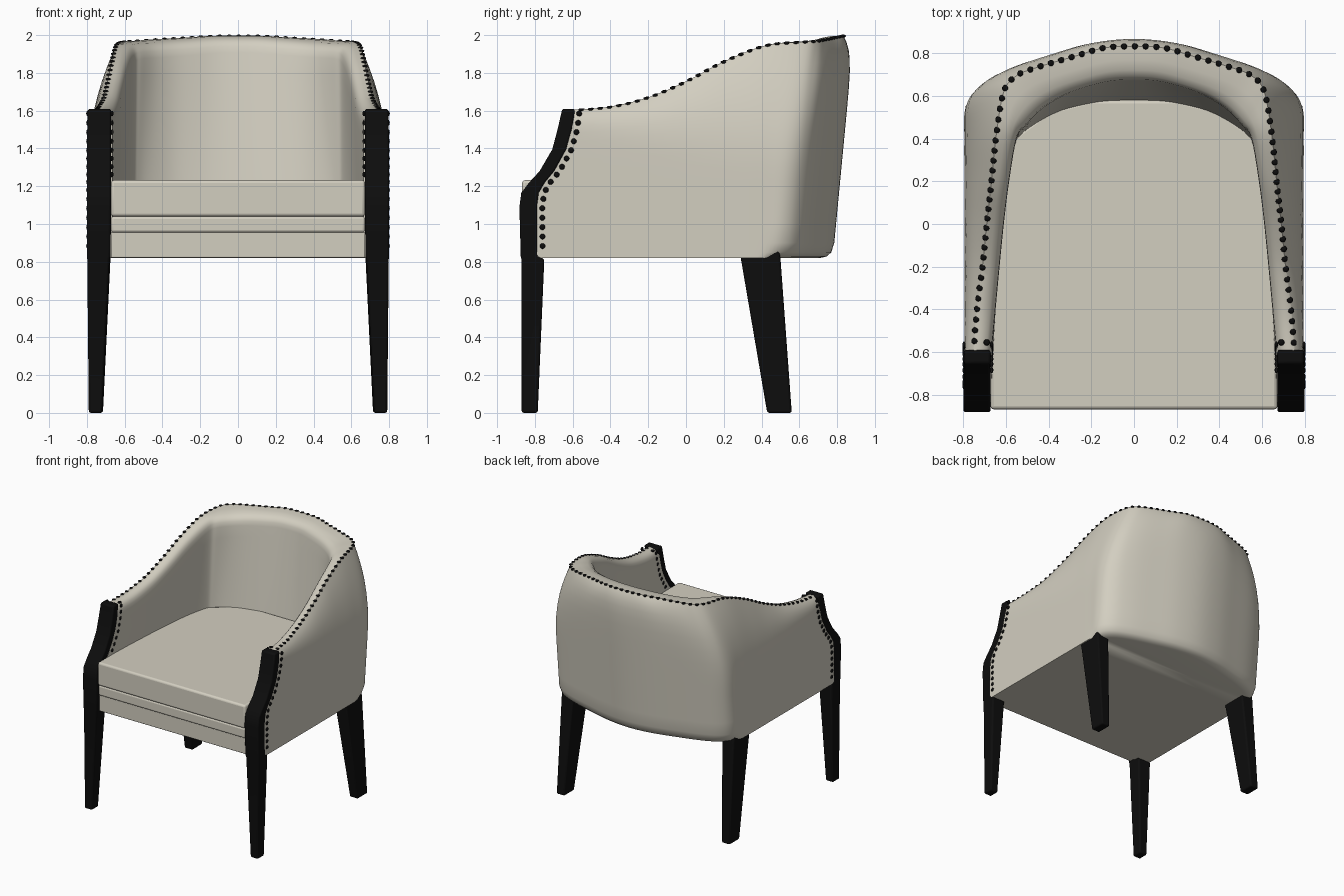
import bpy, bmesh, math
from mathutils import Vector, Matrix

if "Cube" in bpy.data.objects:
    bpy.data.objects.remove(bpy.data.objects["Cube"])


def material(name, rgb):
    m = bpy.data.materials.new(name)
    m.diffuse_color = (*rgb, 1)
    m.use_nodes = True
    m.node_tree.nodes["Principled BSDF"].inputs["Base Color"].default_value = m.diffuse_color
    return m


CREAM = material("cream fabric", (0.65, 0.62, 0.53))
BLACK = material("black wood", (0.004, 0.004, 0.004))


def finish(name, bm, mat, angle=40, bevel=0):
    bmesh.ops.recalc_face_normals(bm, faces=bm.faces)
    me = bpy.data.meshes.new(name)
    bm.to_mesh(me)
    bm.free()
    ob = bpy.data.objects.new(name, me)
    bpy.context.collection.objects.link(ob)
    me.materials.append(mat)
    bpy.ops.object.select_all(action='DESELECT')
    bpy.context.view_layer.objects.active = ob
    ob.select_set(True)
    bpy.ops.object.shade_smooth_by_angle(angle=math.radians(angle))
    if bevel:
        b = ob.modifiers.new("soft edges", 'BEVEL')
        b.width, b.segments, b.limit_method = bevel, 3, 'ANGLE'
    return ob


def smooth(t):
    t = min(1, max(0, t))
    return t * t * (3 - 2 * t)


# Front post rows: z, y front, y back, x inner, x outer
POST = [(0, -.87, -.785, .72, .79), (.815, -.872, -.75, .68, .798), (.83, -.875, -.785, .675, .80),
        (1.09, -.882, -.787, .672, .80), (1.165, -.872, -.777, .672, .80), (1.22, -.83, -.745, .672, .80),
        (1.28, -.775, -.695, .672, .80), (1.395, -.708, -.632, .672, .80), (1.5, -.68, -.602, .672, .798),
        (1.61, -.655, -.588, .672, .795)]


def post_back(z):
    rows = POST[2:]
    if z <= rows[0][0]:
        return rows[0][2]
    for a, b in zip(rows, rows[1:]):
        if z <= b[0]:
            return a[2] + (b[2] - a[2]) * (z - a[0]) / (b[0] - a[0])
    return rows[-1][2]


# Shell stations: outer xy, nail line xy, inner rim xy, inner base xy, height, roundness
HALF = [(.795, -.58, .75, -.58, .668, -.58, .668, -.58, 1.605, 9),
        (.795, -.40, .735, -.40, .65, -.40, .657, -.40, 1.62, 6),
        (.795, -.20, .71, -.20, .63, -.20, .64, -.20, 1.67, 4),
        (.795, 0, .69, 0, .61, 0, .625, 0, 1.755, 2.8),
        (.795, .20, .668, .20, .585, .20, .60, .20, 1.86, 2.2),
        (.795, .42, .645, .42, .55, .40, .56, .36, 1.945, 2),
        (.79, .60, .61, .62, .51, .46, .53, .41, 1.965, 2),
        (.73, .69, .55, .695, .43, .54, .45, .46, 1.97, 2.5),
        (.60, .755, .45, .735, .33, .60, .34, .51, 1.977, 4),
        (.40, .815, .28, .785, .20, .645, .20, .54, 1.987, 6),
        (.20, .865, .14, .825, .10, .667, .10, .55, 1.996, 8),
        (0, .885, 0, .832, 0, .672, 0, .552, 1.997, 8)]
FULL = HALF + [tuple(-v if k in (0, 2, 4, 6) else v for k, v in enumerate(s)) for s in HALF[-2::-1]]


def station(t):
    i = min(int(t), len(FULL) - 2)
    f = t - i
    a, b, c, d = (FULL[min(max(i + k, 0), len(FULL) - 1)] for k in (-1, 0, 1, 2))
    return [q + .5 * f * (r - p + f * (2 * p - 5 * q + 4 * r - s + f * (3 * (q - r) + s - p)))
            for p, q, r, s in zip(a, b, c, d)]


def section(t):
    ox, oy, nx, ny, ix, iy, bx, by, h, p = station(t)
    back = smooth((oy - .40) / .25)
    pts = []
    # outer wall, tucked under at the back
    for z, tuck in ((.82, .085), (.828, .045), (.85, .018), (.90, 0), (1, 0), (1.08, 0), (1.16, 0), (1.23, 0)):
        pts.append((ox * (1 - tuck * back), oy * (1 - tuck * back), z))
    for u in (0, .15, .3, .45, .6, .72, .82, .89, .95, .985, 1):
        w = u ** p
        pts.append((ox + (nx - ox) * w, oy + (ny - oy) * w, 1.3 + (h - 1.3) * u))
    pts = [(x, y - .1 * smooth((y - .35) / .3) * min(1, max(0, (1.95 - z) / 1.05)), z) for x, y, z in pts]
    # padded rim
    for w, dz in ((.4, .002), (.7, .012), (.88, .03), (.97, .055)):
        pts.append((nx + (ix - nx) * w, ny + (iy - ny) * w, h - dz))
    # inner wall
    for k in range(11):
        w = k / 10
        pts.append((ix + (bx - ix) * w, iy + (by - iy) * w, h - .09 + (1.0 - h + .09) * w))
    # front edge follows the curved post
    out = []
    for x, y, z in pts:
        f = max(0, (-.2 - y) / .38)
        out.append((x, y + f * (post_back(z) - .015 + .58), z))
    return out


# Upholstered shell: arms and back in one sweep
bm = bmesh.new()
N = (len(FULL) - 1) * 5
cols = [[bm.verts.new(p) for p in section(k / 5)] for k in range(N + 1)]
for a, b in zip(cols, cols[1:]):
    for k in range(len(a) - 1):
        bm.faces.new((a[k], b[k], b[k + 1], a[k + 1]))
bm.faces.new([c[0] for c in cols])
finish("upholstered_shell", bm, CREAM, 50)


# Seat layers
def slab(name, front, z0, z1, bevel):
    right = [(.673, front), (.668, -.4), (.645, 0), (.60, .38), (.40, .53), (.2, .58)]
    outline = right + [(-x, y) for x, y in reversed(right)]
    bm = bmesh.new()
    f = bm.faces.new([bm.verts.new((x, y, z0)) for x, y in outline])
    r = bmesh.ops.extrude_face_region(bm, geom=[f])
    bmesh.ops.translate(bm, vec=(0, 0, z1 - z0), verts=[v for v in r['geom'] if isinstance(v, bmesh.types.BMVert)])
    finish(name, bm, CREAM, 40, bevel)


slab("front_rail", -.845, .822, .957, .005)
slab("seat_deck", -.858, .955, 1.04, .014)
slab("seat_cushion", -.868, 1.04, 1.232, .016)


# Legs: lofted rectangles
def leg(name, rows, side):
    bm = bmesh.new()
    rings = [[bm.verts.new((side * x, y, z)) for x, y in ((xi, yf), (xo, yf), (xo, yb), (xi, yb))]
             for z, yf, yb, xi, xo in rows]
    for a, b in zip(rings, rings[1:]):
        for k in range(4):
            bm.faces.new((a[k], a[(k + 1) % 4], b[(k + 1) % 4], b[k]))
    bm.faces.new(rings[0])
    bm.faces.new(rings[-1])
    finish(name, bm, BLACK, 40, .012)


for side, tag in ((1, "right"), (-1, "left")):
    leg("front_leg_" + tag, POST, side)
    leg("rear_leg_" + tag, [(0, .43, .56, .715, .79), (.82, .29, .50, .675, .785),
                            (.87, .29, .49, .675, .785)], side)


# Nail heads
def spaced(path, gap):
    path = [Vector(p) for p in path]
    out, left = [path[0]], gap
    for a, b in zip(path, path[1:]):
        d, pos = (b - a).length, 0
        while d - pos >= left:
            pos += left
            out.append(a.lerp(b, pos / d))
            left = gap
        left -= d - pos
    return out


bm = bmesh.new()


def nail(p, flat):
    s = [.015, .015, .015]
    s[flat] = .008
    bmesh.ops.create_uvsphere(bm, u_segments=10, v_segments=6, radius=1,
                              matrix=Matrix.Translation(p) @ Matrix.Diagonal((*s, 1)))


rim = []
for k in range(N * 2 + 1):
    s = station(k / 10)
    if s[3] >= -.56:
        rim.append((s[2], s[3], s[8] - .002))
for p in spaced(rim, .0505):
    nail(p, 2)
for side in (1, -1):
    nail((side * .69, -.555, 1.602), 2)
    edge = [(post_back(z) + .026, z) for z in (1.585 - k * .01 for k in range(75))]
    for p in spaced([(side * .796, y, z) for y, z in edge], .05):
        nail(p, 0)
    for p in spaced([(side * .667, y, z) for y, z in edge if z > 1.23], .05):
        nail(p, 0)
finish("nail_heads", bm, BLACK, 60)
